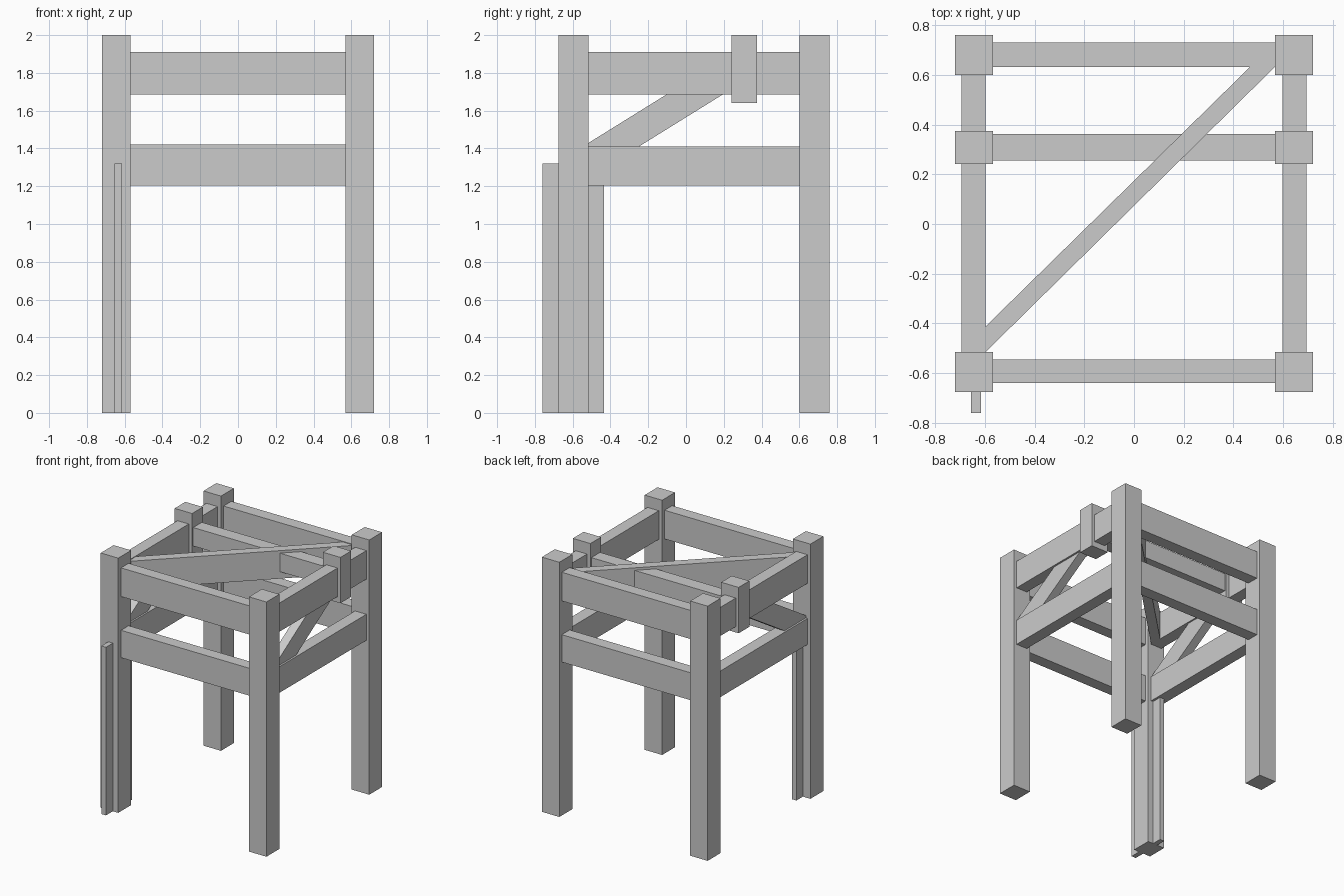
import bpy

if "Cube" in bpy.data.objects:
    bpy.data.objects.remove(bpy.data.objects["Cube"])


def prism(name, profile, axis, lo, hi):
    """Extrude a 2D profile along an axis ('x' -> profile is y,z ; 'z' -> profile is x,y)."""
    def point(p, d):
        return (d, p[0], p[1]) if axis == 'x' else (p[0], p[1], d)
    n = len(profile)
    verts = [point(p, lo) for p in profile] + [point(p, hi) for p in profile]
    faces = [tuple(reversed(range(n))), tuple(range(n, 2 * n))]
    faces += [(i, (i + 1) % n, n + (i + 1) % n, n + i) for i in range(n)]
    mesh = bpy.data.meshes.new(name)
    mesh.from_pydata(verts, [], faces)
    obj = bpy.data.objects.new(name, mesh)
    bpy.context.collection.objects.link(obj)
    return obj


def box(name, x, y, z):
    profile = [(x[0], y[0]), (x[1], y[0]), (x[1], y[1]), (x[0], y[1])]
    return prism(name, profile, 'z', z[0], z[1])


def mirror_x(obj):
    obj.modifiers.new("mirror", 'MIRROR').use_mirror_merge = False
    return obj


FRONT, BACK = (-0.675, -0.515), (0.60, 0.76)

# Four corner posts
for end, y in (("front", FRONT), ("back", BACK)):
    mirror_x(box(end + "_posts", (0.568, 0.72), y, (0, 2)))

# Upper and lower rails around the frame
for level, z, side_z in (("upper", (1.685, 1.91), (1.685, 1.91)),
                         ("lower", (1.205, 1.42), (1.205, 1.41))):
    box("front_%s_rail" % level, (-0.57, 0.57), (-0.64, -0.545), z)
    box("back_%s_rail" % level, (-0.57, 0.57), (0.632, 0.73), z)
    mirror_x(box("side_%s_rails" % level, (0.597, 0.695), (-0.515, 0.60), side_z))

# Short hanging posts and the beam between them
mirror_x(box("hanging_posts", (0.568, 0.72), (0.242, 0.375), (1.64, 2)))
box("middle_beam", (-0.57, 0.57), (0.255, 0.363), (1.74, 1.885))

# Sloping side braces between the rails
brace = [(-0.515, 1.245), (0.242, 1.715), (0.242, 1.90), (-0.515, 1.43)]
mirror_x(prism("side_braces", brace, 'x', 0.61, 0.68))

# Flat diagonal beam across the top
diagonal = [(-0.597, -0.515), (0.57, 0.635), (0.47, 0.635), (-0.597, -0.412)]
prism("top_diagonal", diagonal, 'z', 1.685, 1.905)

# Thin board passing through the front left post
box("post_board", (-0.655, -0.615), (-0.76, -0.435), (0, 1.32))
